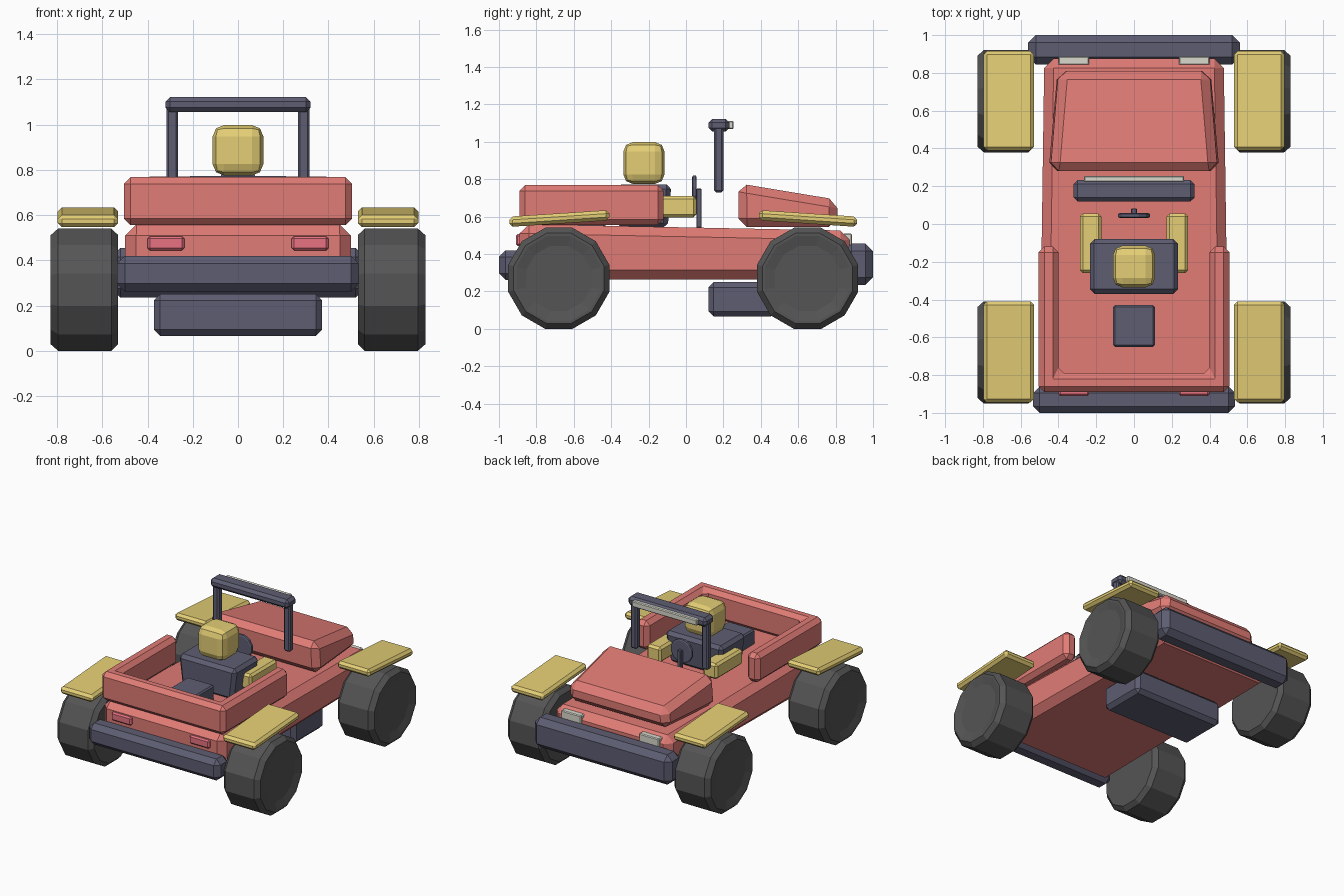
import bpy, bmesh, math

if "Cube" in bpy.data.objects:
    bpy.data.objects.remove(bpy.data.objects["Cube"])

def material(name, rgb):
    m = bpy.data.materials.new(name)
    m.diffuse_color = (*rgb, 1)
    m.use_nodes = True
    m.node_tree.nodes["Principled BSDF"].inputs["Base Color"].default_value = m.diffuse_color
    return m

RED = material("red", (0.75, 0.2, 0.18))
DARK = material("slate", (0.11, 0.11, 0.17))
YELLOW = material("yellow", (0.78, 0.62, 0.18))
RUBBER = material("rubber", (0.09, 0.09, 0.09))
LENS = material("lens", (0.7, 0.7, 0.62))
LAMP = material("tail_lamp", (0.8, 0.17, 0.22))

def finish(bm, name, mat, bevel=0, segments=1):
    bmesh.ops.recalc_face_normals(bm, faces=bm.faces)
    if bevel:
        bmesh.ops.bevel(bm, geom=bm.edges[:], offset=bevel, segments=segments,
                        profile=0.5, affect='EDGES', clamp_overlap=True)
    me = bpy.data.meshes.new(name)
    bm.to_mesh(me)
    bm.free()
    me.materials.append(mat)
    ob = bpy.data.objects.new(name, me)
    bpy.context.collection.objects.link(ob)
    return ob

def prism(name, points, axis, lo, hi, mat, bevel=0, shape=None, segments=1):
    """Extrude a 2D profile along axis (0 = x, 2 = z); shape edits each vertex."""
    bm = bmesh.new()
    def vert(p, d):
        return bm.verts.new((d, *p) if axis == 0 else (*p, d))
    f = bm.faces.new([vert(p, lo) for p in points])
    top = bmesh.ops.extrude_face_region(bm, geom=[f])["geom"]
    for v in top:
        if isinstance(v, bmesh.types.BMVert):
            v.co[axis] = hi
    if shape:
        for v in bm.verts:
            shape(v.co)
    return finish(bm, name, mat, bevel, segments)

def box(name, x, y, z, mat, bevel=0.01, shape=None, segments=1):
    pts = [(y[0], z[0]), (y[1], z[0]), (y[1], z[1]), (y[0], z[1])]
    return prism(name, pts, 0, x[0], x[1], mat, bevel, shape, segments)

def pair(fn, name, x, *args, **kw):
    fn("left_" + name, (-x[1], -x[0]), *args, **kw)
    fn("right_" + name, x, *args, **kw)

def lathe_x(name, profile, centre, sides, mat, sign=1):
    """Spin (x, radius) points about the x axis."""
    bm = bmesh.new()
    rings = []
    for px, r in profile:
        rings.append([bm.verts.new((sign * px,
            centre[0] + r * math.cos((i + .5) * math.tau / sides),
            centre[1] + r * math.sin((i + .5) * math.tau / sides))) for i in range(sides)])
    for a, b in zip(rings, rings[1:]):
        for i in range(sides):
            j = (i + 1) % sides
            bm.faces.new((a[i], a[j], b[j], b[i]))
    bm.faces.new(rings[0])
    bm.faces.new(rings[-1])
    return finish(bm, name, mat)

# Main body tub, narrowing towards the bonnet end
def taper_body(c):
    c.x *= 0.5 if c.y < 0 else 0.475
box("body", (-1, 1), (-0.89, 0.875), (0.265, 0.56), RED, 0.05,
    lambda c: (taper_body(c), setattr(c, "z", 0.525) if c.y > 0 and c.z > 0.4 else None))

# Bonnet
def taper_hood(c):
    back = c.y < 0.5
    top = c.z > 0.6
    c.x *= (0.455 if back else 0.41) - (0.015 if top else 0)
    if top:
        c.z = 0.778 if back else 0.69
box("hood", (-1, 1), (0.28, 0.81), (0.545, 0.75), RED, 0.045, taper_hood)

# U-shaped bed wall
prism("bed_wall", [(-.505, -.89), (.505, -.89), (.505, -.12), (.4, -.12),
                   (.4, -.79), (-.4, -.79), (-.4, -.12), (-.505, -.12)],
      2, 0.555, 0.768, RED, 0.03)

# Bumpers and underbody tank
box("hood_end_bumper", (-.56, .56), (.845, 1.0), (.235, .455), DARK, .04)
box("bed_end_bumper", (-.535, .535), (-1.0, -.86), (.262, .42), DARK, .035)
box("tank", (-.372, .372), (.12, .48), (.065, .25), DARK, .028)

# Wheels and fenders
TYRE = [(.53, .25), (.56, .28), (.795, .28), (.828, .25), (.828, .235),
        (.815, .18), (.815, .17)]
for end, cy, d in (("bonnet", .65, 1), ("bed", -.68, -1)):
    for side, s in (("left", -1), ("right", 1)):
        lathe_x(f"{side}_{end}_wheel", TYRE, (cy, .27), 12, RUBBER, s)
    inner, outer = (.39, .915) if d > 0 else (-.41, -.945)
    def slope(c, inner=inner):
        if abs(c.y - inner) < .01:
            c.z += .035
    pair(box, end + "_fender", (.53, .797), (min(inner, outer), max(inner, outer)),
         (.545, .6), YELLOW, .018, slope)

# Roll bar with light strip
pair(box, "roll_bar_post", (.265, .317), (.15, .2), (.73, 1.08), DARK, .01)
box("roll_bar_top", (-.32, .32), (.12, .232), (1.055, 1.122), DARK, .02)
box("light_strip", (-.265, .265), (.222, .255), (1.068, 1.112), LENS, .006)

# Driver: torso, head, arms
def taper_torso(c):
    if c.z < .65:
        c.x *= .88
        c.y -= .02 if c.y > -.2 else 0
box("torso", (-.237, .237), (-.37, -.078), (.54, .772), DARK, .025, taper_torso)
box("head", (-.112, .112), (-.335, -.115), (.775, .998), YELLOW, .05, segments=2)
pair(box, "arm", (.172, .287), (-.26, .055), (.595, .71), YELLOW, .016)

# Steering wheel and column
disc = lathe_x("steering_wheel", [(-.012, .078), (-.008, .088), (.008, .088), (.012, .078)],
               (0, 0), 12, DARK)
disc.rotation_euler = (0, 0, math.pi / 2)
disc.location = (0, .045, .735)
box("steering_column", (-.015, .015), (.055, .083), (.54, .75), DARK, .004)

# Cargo box in the bed
box("cargo_box", (-.11, .11), (-.65, -.43), (.54, .66), DARK, .01)

# Lamps
pair(box, "tail_lamp", (.237, .4), (-.91, -.87), (.444, .506), LAMP, .01)
pair(box, "head_lamp", (.237, .4), (.84, .887), (.445, .51), LENS, .006)
